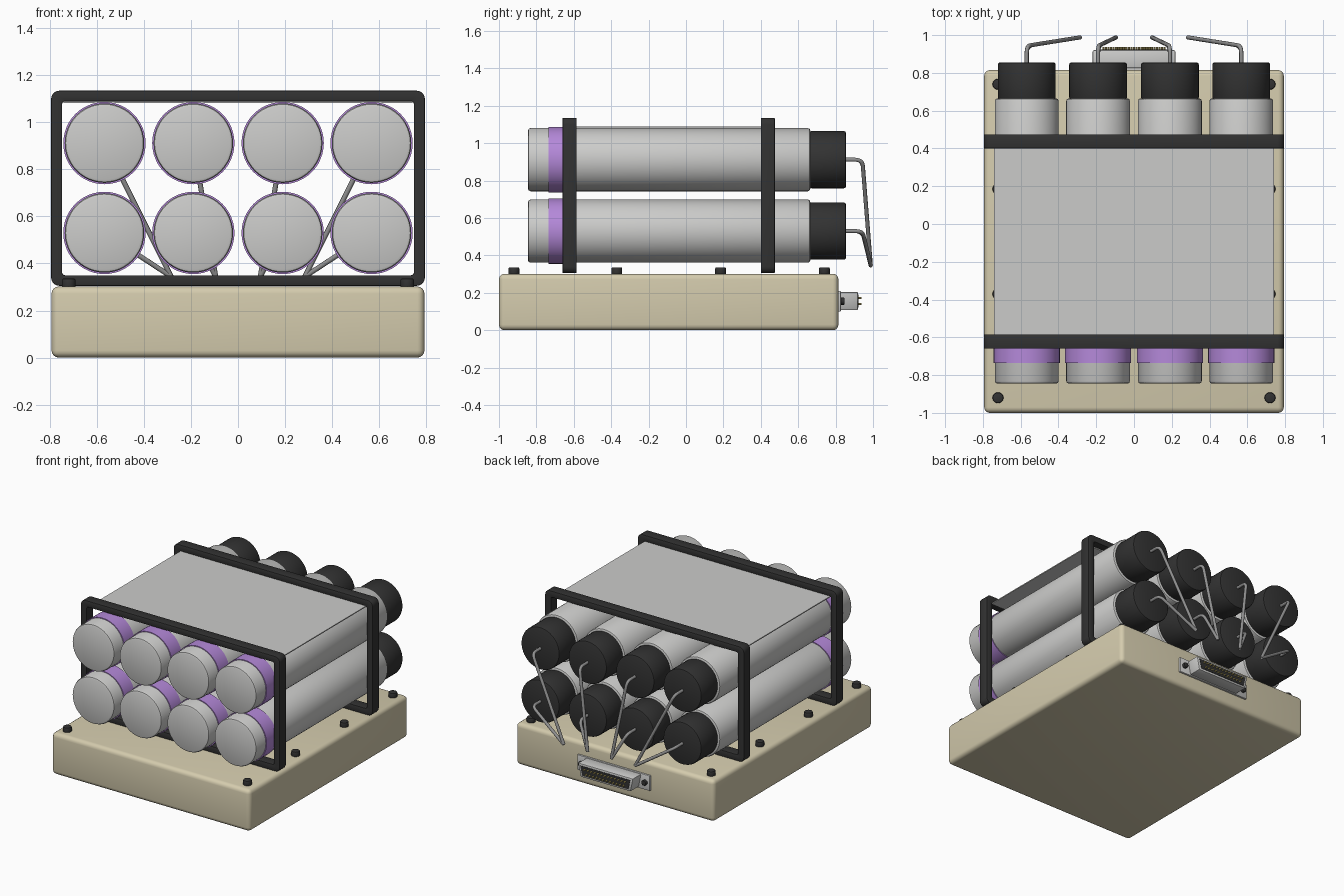
import bpy
import math
from mathutils import Vector

if "Cube" in bpy.data.objects:
    bpy.data.objects.remove(bpy.data.objects["Cube"], do_unlink=True)


def material(name, r, g, b):
    m = bpy.data.materials.new(name)
    m.use_nodes = True
    m.diffuse_color = (r, g, b, 1)
    m.node_tree.nodes["Principled BSDF"].inputs["Base Color"].default_value = (r, g, b, 1)
    return m


TAN = material("tan", 0.66, 0.60, 0.42)
GREY = material("light grey", 0.60, 0.60, 0.59)
BLACK = material("black", 0.032, 0.032, 0.032)
PURPLE = material("purple", 0.46, 0.25, 0.70)
CABLE = material("cable grey", 0.28, 0.28, 0.28)
GOLD = material("gold", 0.55, 0.45, 0.15)


def finish(name, mat, bevel=0, segments=2):
    ob = bpy.context.object
    ob.name = name
    ob.data.materials.append(mat)
    if bevel:
        mod = ob.modifiers.new("Bevel", "BEVEL")
        mod.width, mod.segments, mod.limit_method = bevel, segments, "ANGLE"
        bpy.ops.object.modifier_apply(modifier=mod.name)
    bpy.ops.object.shade_smooth_by_angle(angle=math.radians(35))
    return ob


def box(name, mat, low, high, bevel=0, segments=2):
    low, high = Vector(low), Vector(high)
    bpy.ops.mesh.primitive_cube_add(size=1, location=(low + high) / 2)
    bpy.context.object.scale = high - low
    bpy.ops.object.transform_apply(location=False, rotation=False, scale=True)
    return finish(name, mat, bevel, segments)


def rod(name, mat, x, z, y0, y1, radius, bevel=0, sides=48):
    """Cylinder lying along y."""
    bpy.ops.mesh.primitive_cylinder_add(
        vertices=sides, radius=radius, depth=y1 - y0,
        location=(x, (y0 + y1) / 2, z), rotation=(math.pi / 2, 0, 0))
    return finish(name, mat, bevel)


def prism(name, mat, outline, y0, y1, bevel=0):
    """Outline in x and z, extruded along y."""
    n = len(outline)
    verts = [(x, y, z) for y in (y0, y1) for x, z in outline]
    faces = [list(range(n)), list(range(2 * n - 1, n - 1, -1))]
    faces += [(i, i + n, (i + 1) % n + n, (i + 1) % n) for i in range(n)]
    mesh = bpy.data.meshes.new(name)
    mesh.from_pydata(verts, [], faces)
    ob = bpy.data.objects.new(name, mesh)
    bpy.context.collection.objects.link(ob)
    activate(ob)
    return finish(name, mat, bevel)


def activate(ob):
    bpy.ops.object.select_all(action="DESELECT")
    ob.select_set(True)
    bpy.context.view_layer.objects.active = ob


def rounded_rect(half_x, z0, z1, r, steps=5):
    points = []
    corners = [(half_x - r, z1 - r), (r - half_x, z1 - r),
               (r - half_x, z0 + r), (half_x - r, z0 + r)]
    for k, (cx, cz) in enumerate(corners):
        for i in range(steps + 1):
            a = (k + i / steps) * math.pi / 2
            points.append((cx + r * math.cos(a), cz + r * math.sin(a)))
    return points


def frame(name, y0, y1):
    """Closed rounded hoop: outer and inner outlines bridged on all sides."""
    outer = rounded_rect(0.795, 0.305, 1.135, 0.035)
    inner = rounded_rect(0.748, 0.35, 1.09, 0.012)
    n = len(outer)
    rings = [(outer, y0), (outer, y1), (inner, y1), (inner, y0)]
    verts = [(x, y, z) for pts, y in rings for x, z in pts]
    faces = []
    for k in range(4):
        a, b = k * n, (k + 1) % 4 * n
        faces += [(a + i, b + i, b + (i + 1) % n, a + (i + 1) % n) for i in range(n)]
    mesh = bpy.data.meshes.new(name)
    mesh.from_pydata(verts, [], faces)
    ob = bpy.data.objects.new(name, mesh)
    bpy.context.collection.objects.link(ob)
    activate(ob)
    return finish(name, BLACK, 0.004)


def cable(name, start, corner, end, bend=0.04):
    """Round wire with a curved bend at the corner."""
    start, corner, end = Vector(start), Vector(corner), Vector(end)
    a = corner + (start - corner).normalized() * bend
    b = corner + (end - corner).normalized() * bend
    path = [start]
    for i in range(7):
        t = i / 6
        path.append(a * (1 - t) ** 2 + corner * 2 * t * (1 - t) + b * t ** 2)
    path.append(end)
    curve = bpy.data.curves.new(name, "CURVE")
    curve.dimensions = "3D"
    curve.bevel_depth, curve.bevel_resolution, curve.use_fill_caps = 0.011, 3, True
    spline = curve.splines.new("POLY")
    spline.points.add(len(path) - 1)
    for point, co in zip(spline.points, path):
        point.co = (*co, 1)
    curve.materials.append(CABLE)
    ob = bpy.data.objects.new(name, curve)
    bpy.context.collection.objects.link(ob)


# Base box and its screws
box("base", TAN, (-0.793, -1, 0), (0.793, 0.815, 0.302), 0.03, 4)
for x in (-0.72, 0.72):
    for y in (-0.92, -0.37, 0.185, 0.74):
        bpy.ops.mesh.primitive_cylinder_add(vertices=20, radius=0.029, depth=0.045,
                                            location=(x, y, 0.314))
        finish("base_screw", BLACK, 0.008)

# Two hoops and the sheet between them
frame("front_frame", -0.66, -0.585)
frame("back_frame", 0.40, 0.475)
box("top_sheet", GREY, (-0.742, -0.6, 1.083), (0.742, 0.42, 1.09))

# Tubes with sleeve, end cap and cable
for row, z in (("lower", 0.53), ("upper", 0.912)):
    for x in (-0.568, -0.19, 0.19, 0.568):
        rod(row + "_tube", GREY, x, z, -0.845, 0.665, 0.169, 0.014)
        rod(row + "_sleeve", PURPLE, x, z, -0.735, -0.62, 0.175)
        rod(row + "_cap", BLACK, x, z, 0.66, 0.855, 0.153, 0.01)
        end_x = math.copysign(0.285 if abs(x) > 0.3 else 0.095, x)
        cable(row + "_cable", (x, 0.84, z), (x, 0.943, z), (end_x, 0.988, 0.345))

# Connector: flange, tapered shell, dark socket, pins and screws
box("connector_flange", GREY, (-0.29, 0.81, 0.1), (0.29, 0.828, 0.21), 0.004)
prism("connector_shell", GREY,
      [(-0.22, 0.205), (0.22, 0.205), (0.2, 0.107), (-0.2, 0.107)], 0.82, 0.92, 0.008)
prism("connector_socket", BLACK,
      [(-0.2, 0.19), (0.2, 0.19), (0.183, 0.122), (-0.183, 0.122)], 0.915, 0.923)
for z, count in ((0.172, 13), (0.14, 12)):
    for i in range(count):
        x = (i - (count - 1) / 2) * 0.027
        rod("connector_pin", GOLD, x, z, 0.915, 0.938, 0.006, sides=8)
for x in (-0.253, 0.253):
    rod("connector_screw", BLACK, x, 0.155, 0.82, 0.848, 0.019, 0.004, 16)
